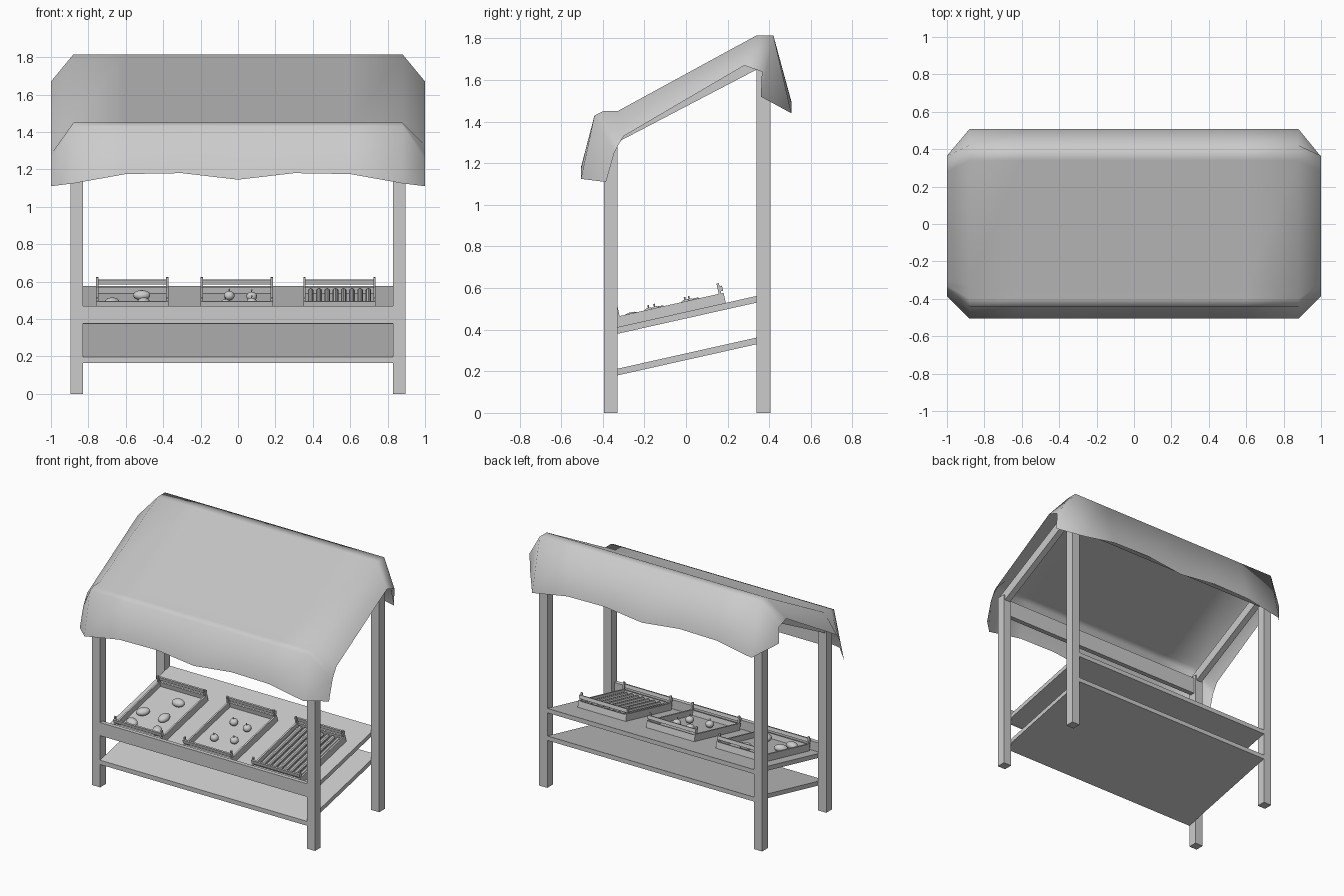
import bpy, bmesh, math
from mathutils import Matrix, Vector

if "Cube" in bpy.data.objects:
    bpy.data.objects.remove(bpy.data.objects["Cube"])

grey = bpy.data.materials.new("plain_grey")
grey.diffuse_color = (0.6, 0.6, 0.6, 1)
grey.use_nodes = True
grey.node_tree.nodes["Principled BSDF"].inputs["Base Color"].default_value = grey.diffuse_color


def finish(name, bm, smooth=False):
    bmesh.ops.recalc_face_normals(bm, faces=bm.faces)
    me = bpy.data.meshes.new(name)
    bm.to_mesh(me)
    bm.free()
    me.materials.append(grey)
    for p in me.polygons:
        p.use_smooth = smooth
    ob = bpy.data.objects.new(name, me)
    bpy.context.collection.objects.link(ob)
    return ob


def add_box(bm, x0, x1, y0, y1, z0, z1, shear=0.0, frame=Matrix()):
    """Box whose height rises by shear along y."""
    vs = bmesh.ops.create_cube(bm, size=1)["verts"]
    for v in vs:
        x = x0 if v.co.x < 0 else x1
        y = y0 if v.co.y < 0 else y1
        z = z0 if v.co.z < 0 else z1
        v.co = frame @ Vector((x, y, z + shear * y))


def box(name, *dims, shear=0.0):
    bm = bmesh.new()
    add_box(bm, *dims, shear=shear)
    return finish(name, bm)


# Posts and sloping roof beams
for side, s in (("left", -1), ("right", 1)):
    a, b = sorted((s * 0.83, s * 0.895))
    box(f"front_post_{side}", a, b, -0.395, -0.33, 0, 1.34)
    box(f"back_post_{side}", a, b, 0.34, 0.405, 0, 1.72)
    a, b = sorted((s * 0.84, s * 0.885))
    box(f"roof_beam_{side}", a, b, -0.39, 0.40, 1.473, 1.55, shear=0.522)

# Cross beams under the canopy
box("front_cross_beam", -0.83, 0.83, -0.38, -0.345, 1.20, 1.32)
box("back_cross_beam", -0.83, 0.83, 0.355, 0.39, 1.58, 1.70)

# Sloping shelves and front board
SLOPE = 0.224
box("upper_shelf", -0.83, 0.83, -0.365, 0.405, 0.454, 0.486, shear=SLOPE)
box("lower_shelf", -0.83, 0.83, -0.395, 0.405, 0.254, 0.286, shear=SLOPE)
box("front_board", -0.83, 0.83, -0.395, -0.365, 0.375, 0.47)

# Cloth canopy: rows run front hem to back hem, columns run left to right
inner = [(-0.505, 1.12), (-0.44, 1.43), (-0.40, 1.45), (-0.33, 1.45),
         (0.34, 1.815), (0.42, 1.815), (0.507, 1.435)]
edge = [(-0.385, 1.11), (-0.345, 1.25), (-0.33, 1.28), (-0.30, 1.33),
        (0.28, 1.67), (0.365, 1.64), (0.36, 1.52)]
hem_rise = {0.88: 0.005, 0.6: 0.055, 0.3: 0.06, 0.0: 0.025}
columns = [-1, -0.88, -0.6, -0.3, 0.0, 0.3, 0.6, 0.88, 1]
bm = bmesh.new()
grid = []
for x in columns:
    profile = edge if abs(x) == 1 else inner
    col = []
    for i, (y, z) in enumerate(profile):
        if i in (0, 6) and abs(x) < 1:
            z += hem_rise[abs(x)]
        col.append(bm.verts.new((x, y, z)))
    grid.append(col)
for c0, c1 in zip(grid, grid[1:]):
    for i in range(6):
        bm.faces.new((c0[i], c1[i], c1[i + 1], c0[i + 1]))
canopy = finish("canopy", bm, smooth=True)


# Crates lying on the upper shelf
def shelf_frame(x):
    return (Matrix.Translation((x, -0.07, 0.470))
            @ Matrix.Rotation(math.atan(SLOPE), 4, "X"))


W, L = 0.193, 0.268
T = 0.012
for name, cx in (("left", -0.565), ("middle", -0.007), ("right", 0.543)):
    f = shelf_frame(cx)
    bm = bmesh.new()
    add_box(bm, -W, W, -L, L, 0, 0.01, frame=f)
    for s in (-1, 1):
        a, b = sorted((s * W, s * (W - T)))
        add_box(bm, a, b, -L, L, 0, 0.05, frame=f)             # side walls
        a, b = sorted((s * L, s * (L - T)))
        add_box(bm, -W, W, a, b, 0, 0.045, frame=f)            # end walls
        add_box(bm, -W, W, a, b, 0.06, 0.085, frame=f)         # end rails
        for t in (-1, 1):
            c, d = sorted((t * W, t * (W - T)))
            e, g = sorted((s * (L - T), s * (L - 2 * T)))
            add_box(bm, c, d, e, g, 0, 0.10, frame=f)          # corner posts
    finish(f"crate_{name}", bm)


def ball(bm, frame, x, y, z, size, turn):
    m = (frame @ Matrix.Translation((x, y, z)) @ Matrix.Rotation(turn, 4, "Z")
         @ Matrix.Diagonal((*size, 1)))
    bmesh.ops.create_uvsphere(bm, u_segments=14, v_segments=9, radius=1, matrix=m)


# Potatoes in the left crate
bm = bmesh.new()
f = shelf_frame(-0.565)
for i, (x, y) in enumerate([(0.05, 0.13), (-0.11, -0.05), (0.06, -0.05),
                            (0.10, -0.19), (-0.11, -0.18)]):
    ball(bm, f, x, y, 0.03, (0.047, 0.034, 0.026), i * 0.7)
finish("potatoes", bm, smooth=True)

# Apples with stalks in the middle crate
bm = bmesh.new()
f = shelf_frame(-0.007)
for x, y in [(-0.04, 0.10), (0.08, 0.08), (-0.06, -0.10), (0.08, -0.07)]:
    ball(bm, f, x, y, 0.034, (0.029, 0.029, 0.025), 0)
    bmesh.ops.create_cone(bm, cap_ends=True, segments=6, radius1=0.003,
                          radius2=0.004, depth=0.016,
                          matrix=f @ Matrix.Translation((x, y, 0.063)))
finish("apples", bm, smooth=True)

# Long stalks laid side by side in the right crate
bm = bmesh.new()
f = shelf_frame(0.543)
for i in range(8):
    m = (f @ Matrix.Translation((-0.154 + i * 0.044, 0, 0.026))
         @ Matrix.Rotation(math.pi / 2, 4, "X"))
    bmesh.ops.create_cone(bm, cap_ends=True, segments=10, radius1=0.016,
                          radius2=0.016, depth=0.48, matrix=m)
finish("vegetable_stalks", bm)
